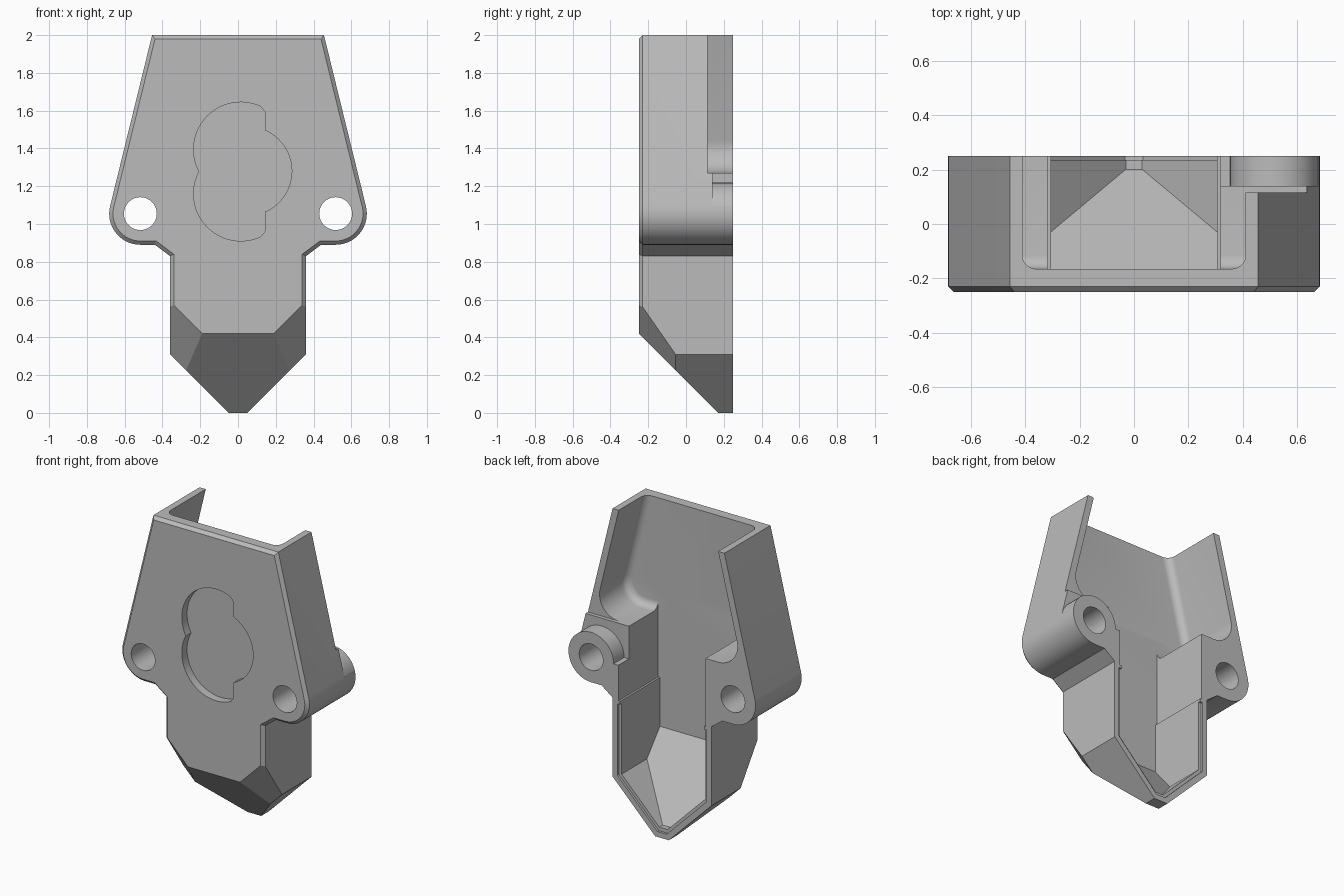
import bpy, bmesh
from math import sin, cos, radians
from mathutils import Vector

if "Cube" in bpy.data.objects:
    bpy.data.objects.remove(bpy.data.objects["Cube"])

BACK, FLOOR, OUT = 0.25, -0.165, 0.4
EAR_X, EAR_Z, EAR_R, SLOPE = 0.517, 1.055, 0.165, 13.8

grey = bpy.data.materials.new("plain grey")
grey.use_nodes = True
grey.diffuse_color = (0.5, 0.5, 0.5, 1)
grey.node_tree.nodes["Principled BSDF"].inputs["Base Color"].default_value = (0.5, 0.5, 0.5, 1)


def arc(cx, cz, r, a0, a1, n):
    angles = [radians(a0 + (a1 - a0) * i / n) for i in range(n + 1)]
    return [(cx + r * cos(a), cz + r * sin(a)) for a in angles]


def mirrored(half):
    return half + [(-x, z) for x, z in reversed(half)]


def prism(name, outline, y0, y1, bevel=0, segments=1, cuts=()):
    """Extrude an x-z outline along y, bevel its front rim, slice off planes."""
    bm = bmesh.new()
    face = bm.faces.new([bm.verts.new((x, y0, z)) for x, z in outline])
    moved = bmesh.ops.extrude_face_region(bm, geom=[face], use_keep_orig=True)["geom"]
    bmesh.ops.translate(bm, vec=(0, y1 - y0, 0),
                        verts=[v for v in moved if isinstance(v, bmesh.types.BMVert)])
    bmesh.ops.recalc_face_normals(bm, faces=bm.faces)
    if bevel:
        rim = [e for e in bm.edges if all(abs(v.co.y - y0) < 1e-5 for v in e.verts)]
        bmesh.ops.bevel(bm, geom=rim, offset=bevel, segments=segments,
                        profile=0.5, affect='EDGES', clamp_overlap=False)
    for point, normal in cuts:
        bmesh.ops.bisect_plane(bm, geom=bm.verts[:] + bm.edges[:] + bm.faces[:],
                               plane_co=Vector(point), plane_no=Vector(normal), clear_inner=True)
        bmesh.ops.edgeloop_fill(bm, edges=[e for e in bm.edges if e.is_boundary])
    bmesh.ops.recalc_face_normals(bm, faces=bm.faces)
    mesh = bpy.data.meshes.new(name)
    bm.to_mesh(mesh)
    bm.free()
    obj = bpy.data.objects.new(name, mesh)
    bpy.context.collection.objects.link(obj)
    mesh.materials.append(grey)
    return obj


def box(name, x0, x1, z0, z1, y0):
    return prism(name, [(x0, z0), (x1, z0), (x1, z1), (x0, z1)], y0, OUT)


# Outer shell: tapered plate with ears, neck and a faceted tip
outline = mirrored([(0.455, 2)] + arc(EAR_X, EAR_Z, EAR_R, SLOPE, -90, 16)
                   + [(0.44, 0.89), (0.36, 0.83), (0.36, 0.31), (0.05, 0)])
tip_cuts = [((0, 0, 0.17), (0, 1, 1))]
tip_cuts += [((0, 0, -0.129), (-s, 1.436, 1)) for s in (1, -1)]
shell = prism("housing_shell", outline, -BACK, BACK, bevel=0.02, cuts=tip_cuts)

cutters = []

# Upper cavity with rounded lower corners and a filleted floor
upper = mirrored([(0.361, 2.2)] + arc(0.41, 1.41, 0.14, SLOPE, -90, 12))
cutters.append(prism("upper_cavity", upper, FLOOR, OUT, bevel=0.05, segments=6))

# Neck cavity and the narrower pointed cavity below it
cutters.append(box("neck_cavity", -0.318, 0.318, 0.82, 1.4, FLOOR))
pointed = mirrored([(0.305, 1.1), (0.305, 0.335), (0.03, 0.06)])
cutters.append(prism("tip_cavity", pointed, FLOOR, OUT,
                     cuts=[((0, 0, 0.3), (0, 1.196, 1))]))

# Shallow step along the back rim of the tip
lip = mirrored([(0.325, 0.8), (0.325, 0.327), (0.033, 0.035)])
cutters.append(prism("rim_step", lip, 0.235, OUT))

# Lowered left wall and the round boss left standing on its ear
cutters.append(box("left_wall_drop", 0.25, 0.9, 1.27, 2.2, 0.115))
boss = ([(0.25, EAR_Z)] + arc(EAR_X, EAR_Z, EAR_R - 0.001, 180, SLOPE, 20)
        + [(0.9, 1.1), (0.9, 1.4), (0.25, 1.4)])
cutters.append(prism("left_boss_relief", boss, 0.14, OUT))

# Screw holes
for side, sx in (("left", 1), ("right", -1)):
    ring = arc(sx * EAR_X, EAR_Z, 0.087, 0, 360, 32)[:-1]
    cutters.append(prism(side + "_screw_hole", ring, -OUT, OUT))

# Lobed recess in the front face
recess = (arc(0.015, 1.395, 0.25, 65, 208, 24) + arc(0.015, 1.16, 0.25, 152, 295, 24)
          + [(0.142, 0.96)] + arc(0.05, 1.28, 0.235, -67, 67, 20) + [(0.142, 1.595)])
cutters.append(prism("front_recess", recess, -OUT, -0.195))

# Carve the shell, then drop the cutters
bpy.ops.object.select_all(action='DESELECT')
bpy.context.view_layer.objects.active = shell
shell.select_set(True)
for cutter in cutters:
    cutter.hide_render = True
    mod = shell.modifiers.new(cutter.name, 'BOOLEAN')
    mod.operation, mod.solver, mod.object = 'DIFFERENCE', 'EXACT', cutter
    bpy.ops.object.modifier_apply(modifier=mod.name)
for cutter in cutters:
    bpy.data.objects.remove(cutter)
bpy.ops.object.shade_smooth_by_angle(angle=radians(25))
